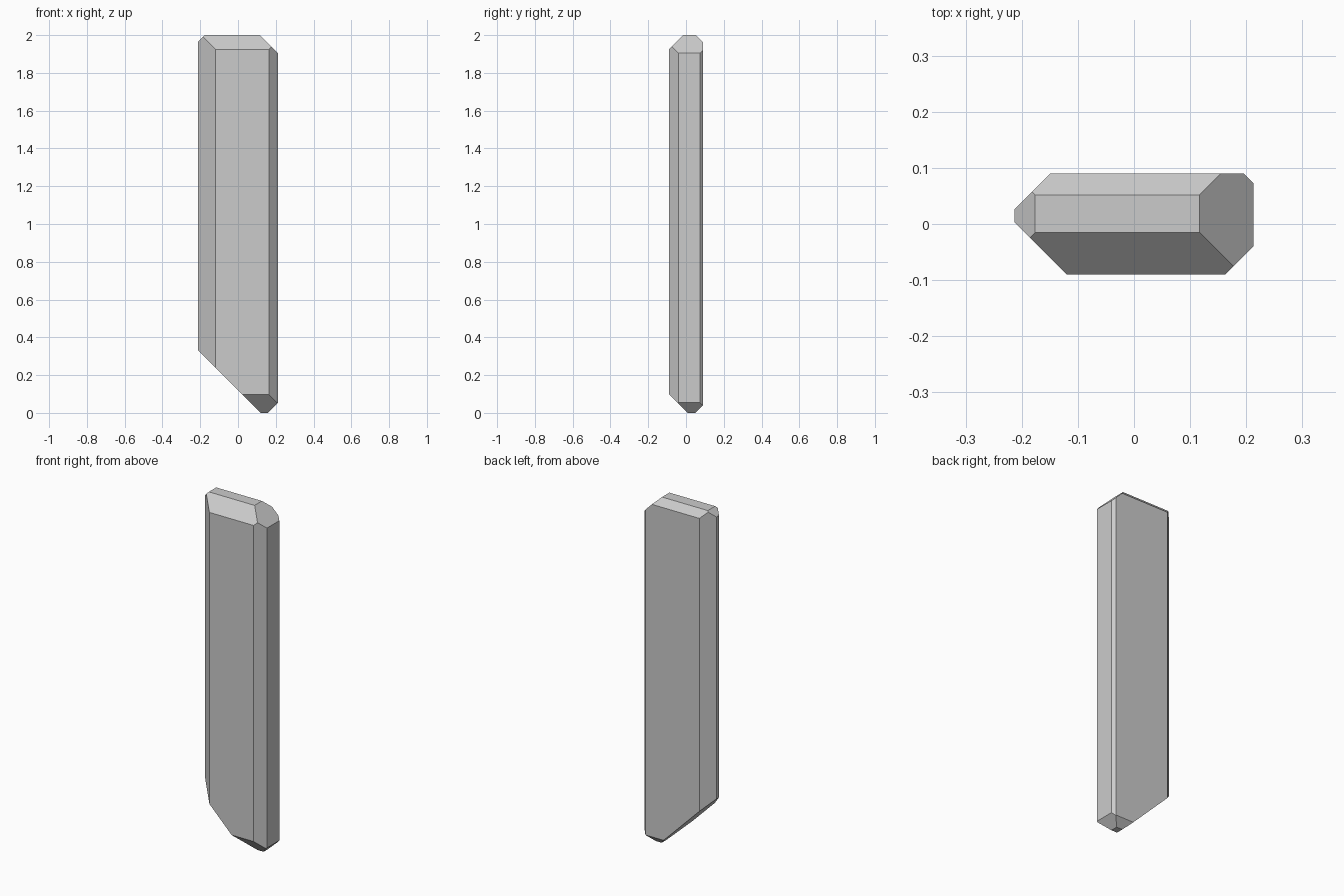
import bpy, bmesh
from mathutils import Vector

if "Cube" in bpy.data.objects:
    bpy.data.objects.remove(bpy.data.objects["Cube"])

# Rectangular block: overall envelope
bm = bmesh.new()
bmesh.ops.create_cube(bm, size=1)
for v in bm.verts:
    v.co = (v.co.x * 0.426, v.co.y * 0.18, (v.co.z + 0.5) * 2)


def slice_off(normal, offset):
    """Remove everything where normal . p > offset and cap the cut."""
    n = Vector(normal)
    cut = bmesh.ops.bisect_plane(
        bm, geom=bm.verts[:] + bm.edges[:] + bm.faces[:], dist=1e-6,
        plane_co=n * offset / n.length_squared, plane_no=n, clear_outer=True)
    edges = [e for e in cut["geom_cut"] if isinstance(e, bmesh.types.BMEdge)]
    bmesh.ops.contextual_create(bm, geom=edges)


# 45 degree chamfers of uneven width
CHAMFERS = [
    # upright corners
    ((-1, -1, 0), 0.21), ((-1, 1, 0), 0.239),
    ((1, -1, 0), 0.253), ((1, 1, 0), 0.286),
    # top edges
    ((0, -1, 1), 2.015), ((0, 1, 1), 2.052),
    ((-1, 0, 1), 2.176), ((1, 0, 1), 2.117),
    # bottom edges, the left one forming the long slanted tip
    ((0, -1, -1), -0.008), ((0, 1, -1), 0.05),
    ((-1, 0, -1), -0.12), ((1, 0, -1), 0.158),
]
for normal, offset in CHAMFERS:
    slice_off(normal, offset)

bmesh.ops.recalc_face_normals(bm, faces=bm.faces[:])
mesh = bpy.data.meshes.new("faceted_plank")
bm.to_mesh(mesh)
bm.free()
plank = bpy.data.objects.new("faceted_plank", mesh)
bpy.context.collection.objects.link(plank)
